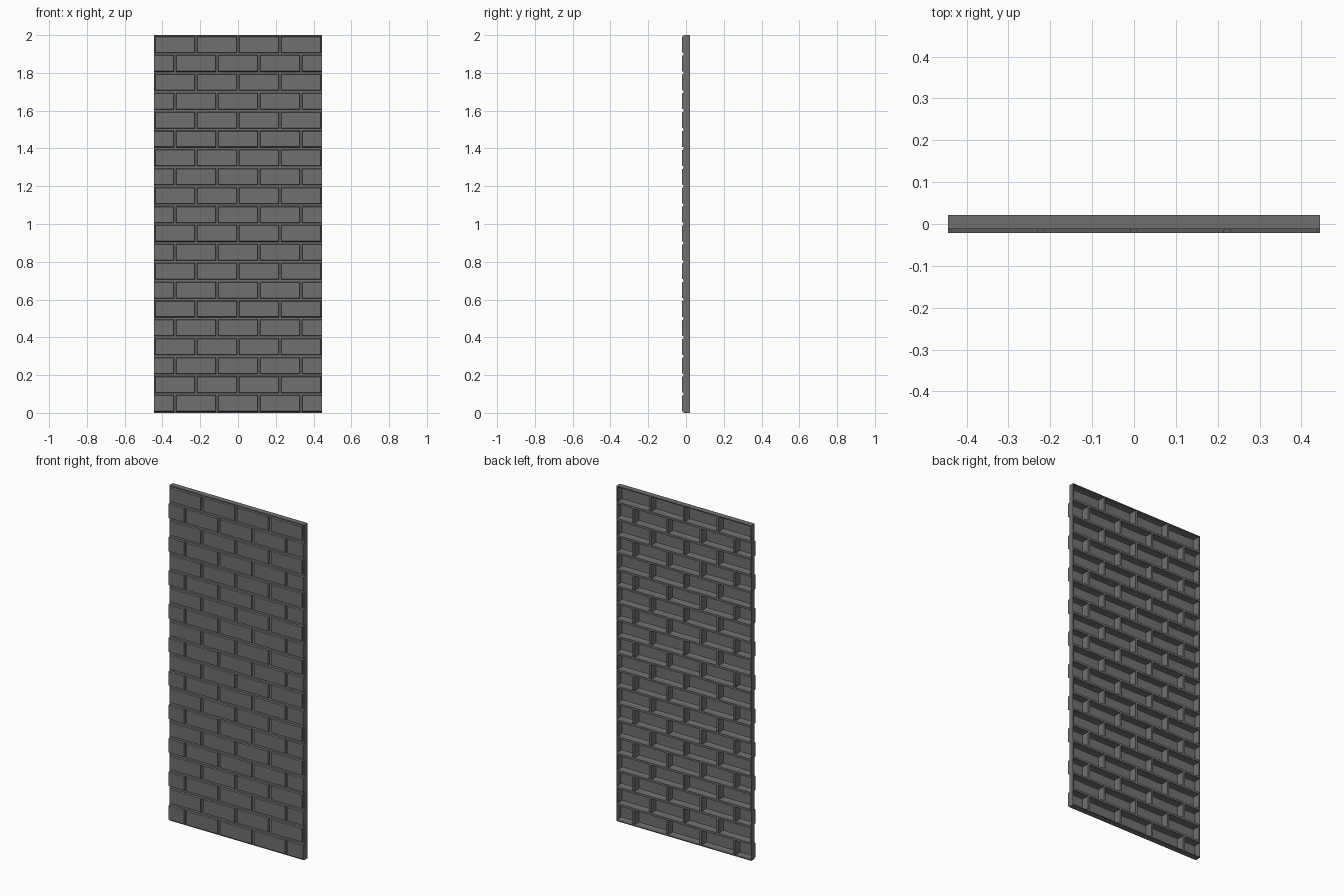
import bpy, bmesh

if "Cube" in bpy.data.objects:
    bpy.data.objects.remove(bpy.data.objects["Cube"])

W, H, ROWS = 0.89, 2.0, 20
CELL = W / 4            # brick pitch
RH = H / ROWS           # course height
Y_FACE, Y_MORTAR, Y_BACK = -0.021, -0.012, 0.021
JOINT, BEVEL = 0.006, 0.009   # half joint width at the mortar / at the brick face

grey = bpy.data.materials.new("stone grey")
grey.diffuse_color = (0.16, 0.16, 0.16, 1)
grey.use_nodes = True
grey.node_tree.nodes["Principled BSDF"].inputs["Base Color"].default_value = grey.diffuse_color


def ring(bm, cell, inset, y):
    """Rectangle seen from the front; panel ends cut through half bricks get no inset."""
    x0, x1, z0, z1, cut_l, cut_r = cell
    a = x0 + (0 if cut_l else inset)
    b = x1 - (0 if cut_r else inset)
    return [bm.verts.new(p) for p in ((a, y, z0 + inset), (b, y, z0 + inset),
                                      (b, y, z1 - inset), (a, y, z1 - inset))]


def bridge(bm, a, b, skip=()):
    for i in range(4):
        if i not in skip:
            j = (i + 1) % 4
            bm.faces.new((a[i], a[j], b[j], b[i]))


def make_object(name, bm):
    bmesh.ops.remove_doubles(bm, verts=bm.verts, dist=1e-5)
    mesh = bpy.data.meshes.new(name)
    bm.to_mesh(mesh)
    bm.free()
    mesh.materials.append(grey)
    bpy.context.collection.objects.link(bpy.data.objects.new(name, mesh))


# Running-bond layout: even courses start and end with half bricks
cells = []
for r in range(ROWS):
    half = r % 2 == 0
    if half:
        xs = [-W / 2] + [-W / 2 + CELL * (k + 0.5) for k in range(4)] + [W / 2]
    else:
        xs = [-W / 2 + CELL * k for k in range(5)]
    n = len(xs) - 1
    for k in range(n):
        cells.append((xs[k], xs[k + 1], r * RH, (r + 1) * RH,
                      half and k == 0, half and k == n - 1))

# Brick faces: bevelled caps, hollow from behind
bricks = bmesh.new()
for c in cells:
    base, face = ring(bricks, c, JOINT, Y_MORTAR), ring(bricks, c, BEVEL, Y_FACE)
    bridge(bricks, base, face)
    bricks.faces.new(face)
make_object("brick_faces", bricks)

# Mortar lattice: ribs as deep as the panel, open behind every brick
mortar = bmesh.new()
for c in cells:
    ends = ([3] if c[4] else []) + ([1] if c[5] else [])
    outer_f, hole_f = ring(mortar, c, 0, Y_MORTAR), ring(mortar, c, JOINT, Y_MORTAR)
    outer_b, hole_b = ring(mortar, c, 0, Y_BACK), ring(mortar, c, JOINT, Y_BACK)
    bridge(mortar, outer_f, hole_f, ends)
    bridge(mortar, hole_f, hole_b, ends)
    bridge(mortar, hole_b, outer_b, ends)
# Outer rim of the panel
panel = (-W / 2, W / 2, 0, H, False, False)
bridge(mortar, ring(mortar, panel, 0, Y_BACK), ring(mortar, panel, 0, Y_MORTAR))
make_object("mortar_lattice", mortar)
